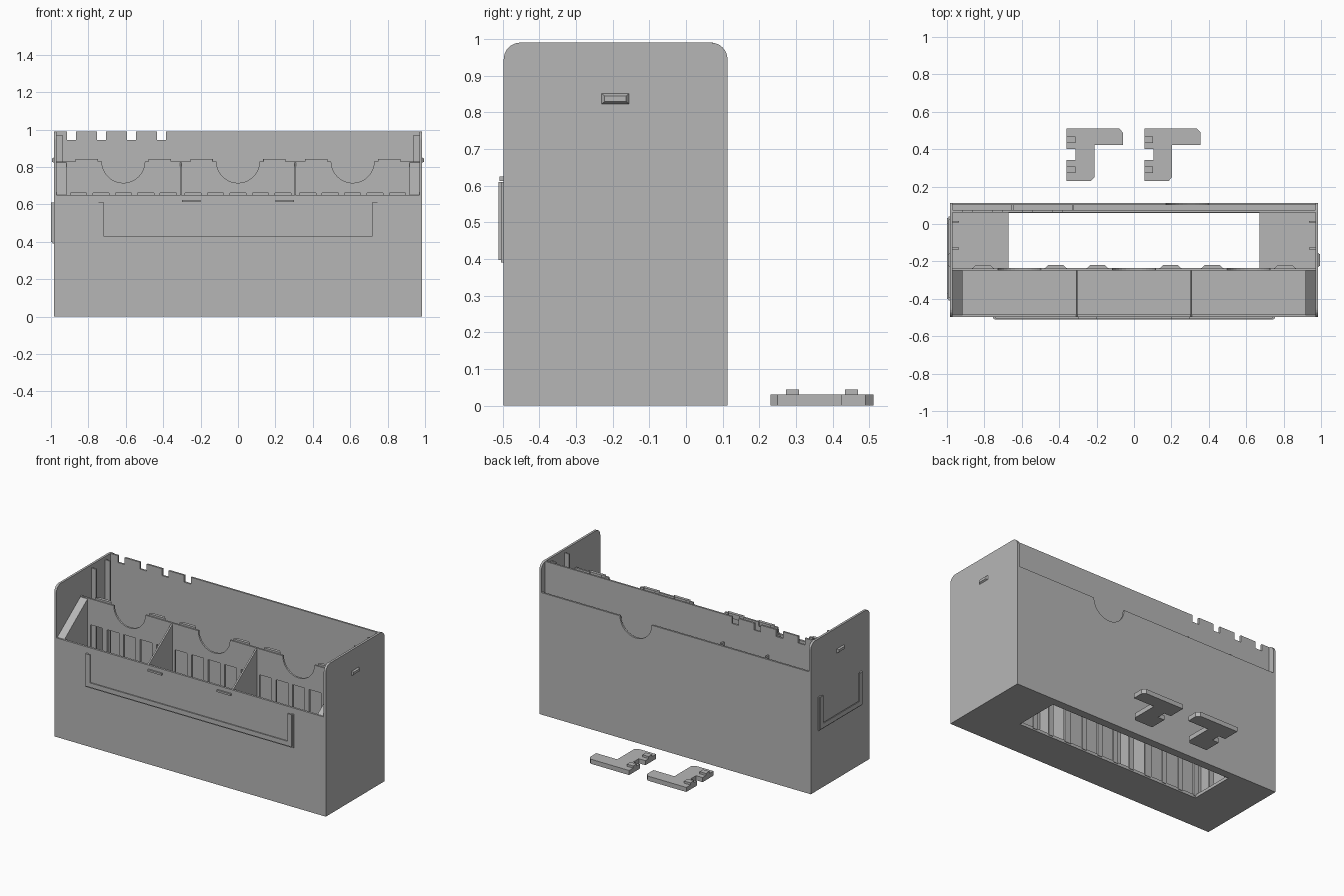
import bpy, bmesh
from math import sin, cos, pi

cube = bpy.data.objects.get("Cube")
if cube:
    bpy.data.objects.remove(cube)

GREY = bpy.data.materials.new("matte grey")
GREY.use_nodes = True
GREY.diffuse_color = (0.47, 0.47, 0.47, 1)
GREY.node_tree.nodes["Principled BSDF"].inputs["Base Color"].default_value = (0.47, 0.47, 0.47, 1)


def prism(name, pts, axis, lo, hi):
    """Extrude a flat outline along an axis; points hold the other two coordinates in order."""
    bm = bmesh.new()
    put = {"x": lambda a, b: (lo, a, b), "y": lambda a, b: (a, lo, b), "z": lambda a, b: (a, b, lo)}[axis]
    face = bm.faces.new([bm.verts.new(put(*p)) for p in pts])
    ext = bmesh.ops.extrude_face_region(bm, geom=[face])
    moved = [v for v in ext["geom"] if isinstance(v, bmesh.types.BMVert)]
    for v in moved:
        v.co["xyz".index(axis)] = hi
    bmesh.ops.recalc_face_normals(bm, faces=bm.faces)
    mesh = bpy.data.meshes.new(name)
    bm.to_mesh(mesh)
    bm.free()
    mesh.materials.append(GREY)
    ob = bpy.data.objects.new(name, mesh)
    bpy.context.collection.objects.link(ob)
    return ob


def box(name, x0, x1, y0, y1, z0, z1):
    return prism(name, [(x0, y0), (x1, y0), (x1, y1), (x0, y1)], "z", z0, z1)


def arc(cx, cz, r, a0, a1, n=16):
    return [(cx + r * cos(a0 + (a1 - a0) * i / n), cz + r * sin(a0 + (a1 - a0) * i / n)) for i in range(n + 1)]


W, IN = 0.985, 0.97            # outer and inner half width
FRONT, BACK, TOP = -0.497, 0.113, 0.99
LOW, MID = 0.65, 0.83          # front wall and partition heights
PART = -0.24                   # partition position

# Side walls with rounded upper corners
side = [(FRONT, 0), (BACK, 0)]
side += arc(BACK - 0.045, TOP - 0.045, 0.045, 0, pi / 2, 8)
side += arc(FRONT + 0.045, TOP - 0.045, 0.045, pi / 2, pi, 8)
for s, label in ((1, "left"), (-1, "right")):
    prism(label + "_side_wall", side, "x", s * IN, s * W)
    # Small tapered catch on the outside
    nub = prism(label + "_catch", [(-0.23, 0.823), (-0.155, 0.823), (-0.155, 0.851), (-0.23, 0.851)],
                "x", s * W, s * 0.995)
    for v in nub.data.vertices:
        if abs(v.co.x) > 0.99:
            v.co.y += 0.008 if v.co.y < -0.19 else -0.008
            v.co.z += 0.006 if v.co.z < 0.837 else -0.006
    # Vertical guide rails inside
    for i, y in enumerate((-0.13, 0.012)):
        box(f"{label}_guide_rail_{i + 1}", *sorted((s * 0.935, s * IN)), y - 0.005, y + 0.005, 0.02, 0.97)
    # Solid end of the front bin with a sloping top
    prism(label + "_bin_end", [(FRONT + 0.01, 0.02), (PART, 0.02), (PART, MID), (FRONT + 0.01, LOW)],
          "x", s * 0.918, s * IN)

# Floor around the bottom opening
box("floor_front", -IN, IN, FRONT, PART, 0, 0.02)
box("floor_back", -IN, IN, 0.06, BACK, 0, 0.02)
for s, label in ((1, "left"), (-1, "right")):
    box(label + "_floor", *sorted((s * 0.67, s * IN)), PART, 0.06, 0, 0.02)

# Front wall and bin dividers
box("front_wall", -IN, IN, FRONT, FRONT + 0.014, 0, LOW)
for i, x in enumerate((-0.306, 0.306)):
    prism(f"bin_divider_{i + 1}", [(FRONT, 0.02), (PART, 0.02), (PART, MID), (FRONT, LOW)], "x", x - 0.005, x + 0.005)

# Slotted partition: thumb cuts above, comb of slots below
BAYS = (-0.613, 0, 0.613)
outline = [(-IN, 0.01), (-IN, MID)]
for c in BAYS:
    outline += arc(c, MID, 0.115, pi, 2 * pi)
outline += [(IN, MID), (IN, 0.01)]
for c in reversed(BAYS):
    for k in (2, 1, 0, -1, -2):
        x = c + k * 0.12
        outline += [(x + 0.043, 0.01), (x + 0.043, 0.66), (x - 0.043, 0.66), (x - 0.043, 0.01)]
prism("partition", outline, "y", PART - 0.008, PART + 0.004)

# Tapered tabs along the partition top
for i, c in enumerate(BAYS):
    for j, dx in enumerate((-0.195, 0.195)):
        x = c + dx
        prism(f"partition_tab_{i + 1}_{j + 1}",
              [(x - 0.06, PART), (x + 0.06, PART), (x + 0.04, PART + 0.02), (x - 0.04, PART + 0.02)],
              "z", MID - 0.02, MID + 0.012)

# Inner back wall with square notches in its top edge
outline = [(-IN, 0), (-IN, TOP)]
for x in (-0.89, -0.73, -0.57, -0.41):
    outline += [(x - 0.024, TOP), (x - 0.024, 0.945), (x + 0.024, 0.945), (x + 0.024, TOP)]
outline += [(IN, TOP), (IN, 0)]
prism("inner_back_wall", outline, "y", 0.062, 0.074)

# Outer back plate with a thumb cut, spaced off to form a pocket
outline = [(-IN, 0), (-IN, 0.8)] + arc(0.285, 0.8, 0.115, pi, 2 * pi) + [(IN, 0.8), (IN, 0)]
prism("back_plate", outline, "y", 0.101, BACK)
for i, x in enumerate((-0.65, -0.325)):
    box(f"pocket_spacer_{i + 1}", x - 0.005, x + 0.005, 0.074, 0.105, 0.02, 0.81)


# Label holders: U-shaped rim standing off the wall, with an overhanging lip
def holder(name, a0, a1, axis, wall, out):
    def rim(part, w, lo, hi, cut):
        pts = [(a0 + cut, 0.39 + cut), (a1 - cut, 0.39 + cut), (a1 - cut, 0.61), (a1 - w, 0.61),
               (a1 - w, 0.39 + w), (a0 + w, 0.39 + w), (a0 + w, 0.61), (a0 + cut, 0.61)]
        prism(name + part, pts, axis, lo, hi)
    mid = wall + (out - wall) * 0.5
    rim("_rim", 0.018, wall, mid, 0)
    rim("_lip", 0.038, mid, out, 0.008)


holder("front_label_holder", -0.755, 0.755, "y", FRONT, -0.511)
holder("side_label_holder", -0.41, 0.04, "x", -W, -1.0)
for i, x in enumerate((-0.25, 0.25)):
    box(f"front_label_clip_{i + 1}", x - 0.05, x + 0.05, -0.508, FRONT, 0.613, 0.625)

# Two loose brackets behind the box
for i, x in enumerate((-0.36, 0.055)):
    shape = [(0, 0.23), (0.13, 0.23), (0.148, 0.25), (0.148, 0.423), (0.3, 0.423), (0.3, 0.49),
             (0.28, 0.511), (0, 0.511), (0, 0.4), (0.048, 0.4), (0.048, 0.342), (0, 0.342)]
    prism(f"bracket_{i + 1}", [(x + a, b) for a, b in shape], "z", 0, 0.03)
    for j, y in enumerate((0.272, 0.433)):
        box(f"bracket_{i + 1}_peg_{j + 1}", x, x + 0.046, y, y + 0.036, 0.03, 0.044)
